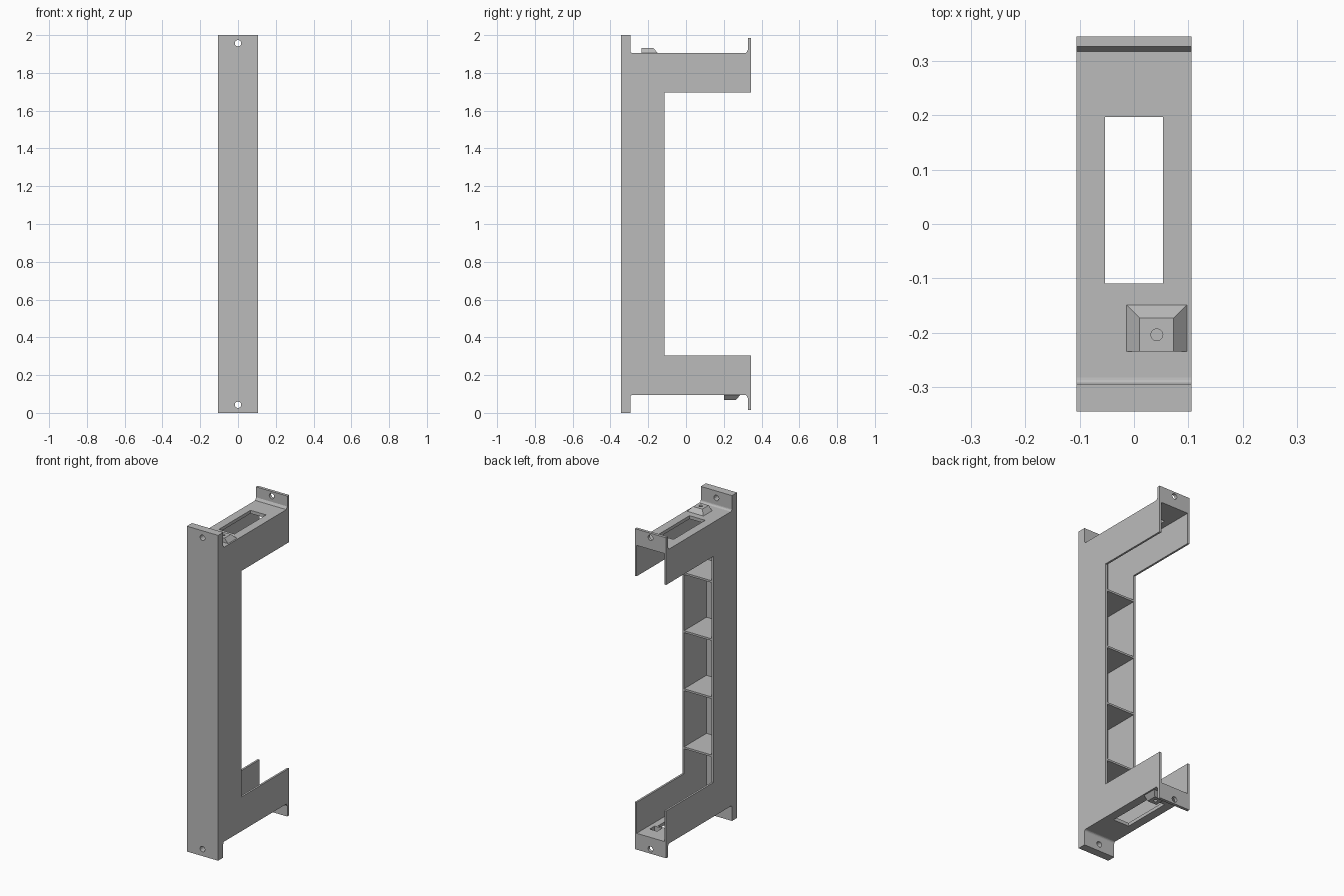
import bpy, bmesh, math
from mathutils import Matrix

cube = bpy.data.objects.get("Cube")
if cube:
    bpy.data.objects.remove(cube, do_unlink=True)

grey = bpy.data.materials.new("light grey plastic")
grey.use_nodes = True
grey.diffuse_color = (0.5, 0.5, 0.5, 1)
grey.node_tree.nodes["Principled BSDF"].inputs["Base Color"].default_value = (0.5, 0.5, 0.5, 1)

HEIGHT, HALF_W, WALL = 2.0, 0.106, 0.012
FRONT, BACK = -0.345, 0.345
ROOF, ROOF_T = 1.905, 0.02
KNOB_SHIFT = 0.437          # lower knob sits further back than the upper one


def finish(name, bm):
    bmesh.ops.recalc_face_normals(bm, faces=bm.faces)
    mesh = bpy.data.meshes.new(name)
    bm.to_mesh(mesh)
    bm.free()
    mesh.materials.append(grey)
    ob = bpy.data.objects.new(name, mesh)
    bpy.context.collection.objects.link(ob)
    return ob


def loft(name, loops):
    """Closed solid through two matching loops of points."""
    bm = bmesh.new()
    a, b = [[bm.verts.new(p) for p in loop] for loop in loops]
    bm.faces.new(a)
    bm.faces.new(b)
    for i in range(len(a)):
        j = (i + 1) % len(a)
        bm.faces.new((a[i], a[j], b[j], b[i]))
    return finish(name, bm)


def rect(x0, x1, y0, y1, z):
    return [(x0, y0, z), (x1, y0, z), (x1, y1, z), (x0, y1, z)]


def box(name, x0, x1, y0, y1, z0, z1):
    return loft(name, [rect(x0, x1, y0, y1, z) for z in (z0, z1)])


def cylinder(name, centre, radius, depth, sides, along_y=False):
    bm = bmesh.new()
    m = Matrix.Translation(centre)
    if along_y:
        m = m @ Matrix.Rotation(math.pi / 2, 4, "X")
    bmesh.ops.create_cone(bm, cap_ends=True, segments=sides, radius1=radius,
                          radius2=radius, depth=depth, matrix=m)
    return finish(name, bm)


def combine(target, tool, operation):
    mod = target.modifiers.new("combine", "BOOLEAN")
    mod.operation, mod.solver, mod.object = operation, "EXACT", tool
    bpy.context.view_layer.objects.active = target
    bpy.ops.object.modifier_apply(modifier=mod.name)
    bpy.data.objects.remove(tool, do_unlink=True)


# C-shaped side outline: upper half, then its mirror image
R = 0.012
fillet = [(-0.283 - R * math.sin(t), ROOF + R - R * math.cos(t))
          for t in (math.pi / 8 * i for i in range(5))]
upper = [(-0.115, 1.695), (BACK, 1.695), (BACK, 1.985), (0.327, 1.985),
         (0.327, ROOF + 0.016), (0.318, ROOF)] + fillet + [(-0.295, HEIGHT), (FRONT, HEIGHT)]
outline = upper + [(y, HEIGHT - z) for y, z in reversed(upper)]
bracket = loft("bracket_body", [[(x, y, z) for y, z in outline] for x in (-HALF_W, HALF_W)])


def place(z, top):
    return z if top else HEIGHT - z


# Sloped knobs on the outer side of each arm
for top in (True, False):
    s = 0 if top else KNOB_SHIFT
    knob = loft("knob", [rect(-0.016, 0.1, -0.235 + s, -0.147 + s, place(ROOF - 0.003, top)),
                         rect(0.01, 0.073, -0.235 + s, -0.173 + s, place(1.932, top))])
    combine(bracket, knob, "UNION")

# Hollow out the channel, open to the back and between the arms
inner = HALF_W - WALL
combine(bracket, box("void", -inner, inner, FRONT + WALL, 0.5,
                     HEIGHT - ROOF + ROOF_T, ROOF - ROOF_T), "DIFFERENCE")

# Cable slots through both arms
combine(bracket, box("slot", -0.053, 0.053, -0.11, 0.197, -0.1, 2.1), "DIFFERENCE")

# Screw holes in the tabs, and a pocket and pin hole in each knob
for top in (True, False):
    s = 0 if top else KNOB_SHIFT
    combine(bracket, cylinder("screw_hole", (0, 0, place(1.957, top)), 0.017, 1, 12, True),
            "DIFFERENCE")
    z0, z1 = sorted((place(1.87, top), place(1.918, top)))
    combine(bracket, box("pocket", 0.017, 0.067, -0.228 + s, -0.18 + s, z0, z1), "DIFFERENCE")
    combine(bracket, cylinder("pin_hole", (0.042, -0.204 + s, place(1.92, top)), 0.011, 0.08, 12),
            "DIFFERENCE")

# Stiffening shelves inside the upright
for i in range(4):
    z = HEIGHT / 2 + (i - 1.5) * 0.357
    box(f"shelf_{i + 1}", -inner - 0.002, inner + 0.002, FRONT + WALL - 0.002, -0.116,
        z - 0.006, z + 0.006)
